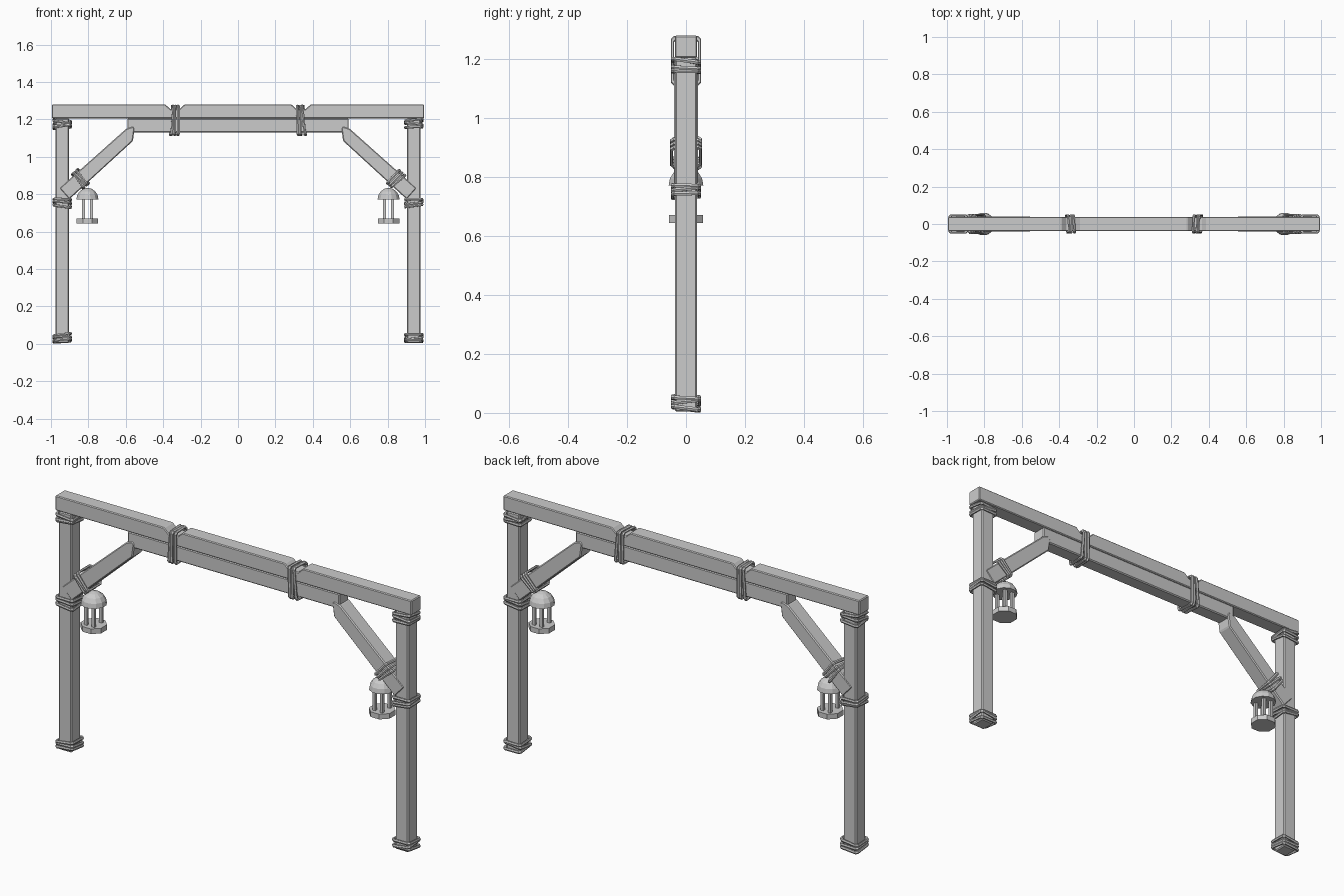
import bpy, bmesh, math, random
from mathutils import Vector

if "Cube" in bpy.data.objects:
    bpy.data.objects.remove(bpy.data.objects["Cube"])

random.seed(4)


def finish(name, bm, bevel=0.0):
    bmesh.ops.recalc_face_normals(bm, faces=bm.faces[:])
    me = bpy.data.meshes.new(name)
    bm.to_mesh(me)
    bm.free()
    ob = bpy.data.objects.new(name, me)
    bpy.context.collection.objects.link(ob)
    if bevel:
        m = ob.modifiers.new("edge_bevel", "BEVEL")
        m.width = bevel
        m.segments = 1
    return ob


def plank(name, profile, half_y, bevel=0.005, side=1):
    """Extrude an x/z outline through the depth."""
    bm = bmesh.new()
    front = [bm.verts.new((side * x, -half_y, z)) for x, z in profile]
    back = [bm.verts.new((side * x, half_y, z)) for x, z in profile]
    n = len(profile)
    bm.faces.new(front)
    bm.faces.new(back[::-1])
    for i in range(n):
        j = (i + 1) % n
        bm.faces.new((front[i], back[i], back[j], front[j]))
    return finish(name, bm, bevel)


def rect(x0, x1, z0, z1):
    return [(x0, z0), (x1, z0), (x1, z1), (x0, z1)]


def rope_wrap(name, centre, angle, half_u, half_v, side, r=0.008, step=0.016, tilt=0.15):
    """Three slanted rope loops around a timber whose axis lies at angle in x/z."""
    w = Vector((math.cos(angle), 0, math.sin(angle)))
    u = Vector((-math.sin(angle), 0, math.cos(angle)))
    v = Vector((0, 1, 0))
    c = Vector((centre[0], 0, centre[1]))
    k = 0.010
    corner = []
    for su, sv in ((1, 1), (-1, 1), (-1, -1), (1, -1)):
        a = (su * half_u, sv * (half_v - k))
        b = (su * (half_u - k), sv * half_v)
        corner += [b, a] if su * sv < 0 else [a, b]
    bm = bmesh.new()
    for i in (-1, 0, 1):
        tu, tv = random.uniform(-tilt, tilt), random.uniform(-tilt, tilt)
        rings = []
        for pu, pv in corner:
            f = 0.05 / max(half_u, half_v)
            p = c + u * pu + v * pv + w * (i * step + (tu * pu + tv * pv) * f)
            out = (u * math.copysign(1, pu) + v * math.copysign(1, pv)).normalized()
            ring = []
            for s in range(6):
                t = s * math.tau / 6
                q = p + out * (r * math.cos(t)) + w * (r * math.sin(t))
                ring.append(bm.verts.new((q.x * side, q.y, max(q.z, 0))))
            rings.append(ring)
        for a, b in zip(rings, rings[1:] + rings[:1]):
            for s in range(6):
                t = (s + 1) % 6
                bm.faces.new((a[s], a[t], b[t], b[s]))
    return finish(name, bm)


def lathe(name, cx, profile, segs):
    """Faceted turned part; flat sides face the axes."""
    bm = bmesh.new()
    rings = []
    for r, z in profile:
        rings.append([bm.verts.new((cx + r * math.cos((i + 0.5) * math.tau / segs),
                                    r * math.sin((i + 0.5) * math.tau / segs), z))
                      for i in range(segs)])
    for a, b in zip(rings, rings[1:]):
        for i in range(segs):
            j = (i + 1) % segs
            bm.faces.new((a[i], a[j], b[j], b[i]))
    bm.faces.new(rings[0][::-1])
    bm.faces.new(rings[-1])
    return finish(name, bm)


# Top beam with rope notches, and the shorter beam under it
notch = [(0.388, 1.28), (0.362, 1.255), (0.312, 1.255), (0.286, 1.28)]
outline = [(-0.995, 1.206), (0.995, 1.206), (0.995, 1.28)] + notch
outline += [(-x, z) for x, z in notch[::-1]] + [(-0.995, 1.28)]
plank("top_beam", outline, 0.038, 0.004)
plank("lower_beam", rect(-0.592, 0.592, 1.13, 1.206), 0.036)

brace = [(-0.955, 0.832), (-0.902, 0.773), (-0.562, 1.085), (-0.553, 1.150),
         (-0.562, 1.163), (-0.598, 1.150)]
brace_angle = math.atan2(0.9, 1.0)

for side, label in ((1, "left"), (-1, "right")):
    # Post and diagonal brace
    plank(label + "_post", rect(-0.976, -0.904, 0.004, 1.206), 0.037, 0.005, side)
    plank(label + "_brace", brace, 0.040, 0.005, side)

    # Rope bindings
    for part, z in (("foot", 0.033), ("middle", 0.755), ("head", 1.175)):
        rope_wrap(f"{label}_{part}_rope", (-0.94, z), math.pi / 2, 0.046, 0.046, side)
    rope_wrap(label + "_brace_rope", (-0.843, 0.882), brace_angle, 0.048, 0.049, side)
    rope_wrap(label + "_beam_rope", (-0.337, 1.195), 0, 0.078, 0.046, side)

    # Lantern: octagonal base, four bars, domed cap
    cx = -0.805 * side
    lathe(label + "_lantern_base", cx, [(0.062, 0.645), (0.062, 0.671)], 8)
    dome = [(0.061 * math.cos(a), 0.772 + 0.062 * math.sin(a))
            for a in (math.radians(d) for d in (0, 22, 44, 66, 84))]
    lathe(label + "_lantern_cap", cx, dome, 12)
    bm = bmesh.new()
    for bx in (-0.021, 0.021):
        for by in (-0.03, 0.03):
            vs = bmesh.ops.create_cube(bm, size=1)["verts"]
            bmesh.ops.scale(bm, vec=(0.016, 0.014, 0.11), verts=vs)
            bmesh.ops.translate(bm, vec=(cx + bx, by, 0.722), verts=vs)
    finish(label + "_lantern_bars", bm)
